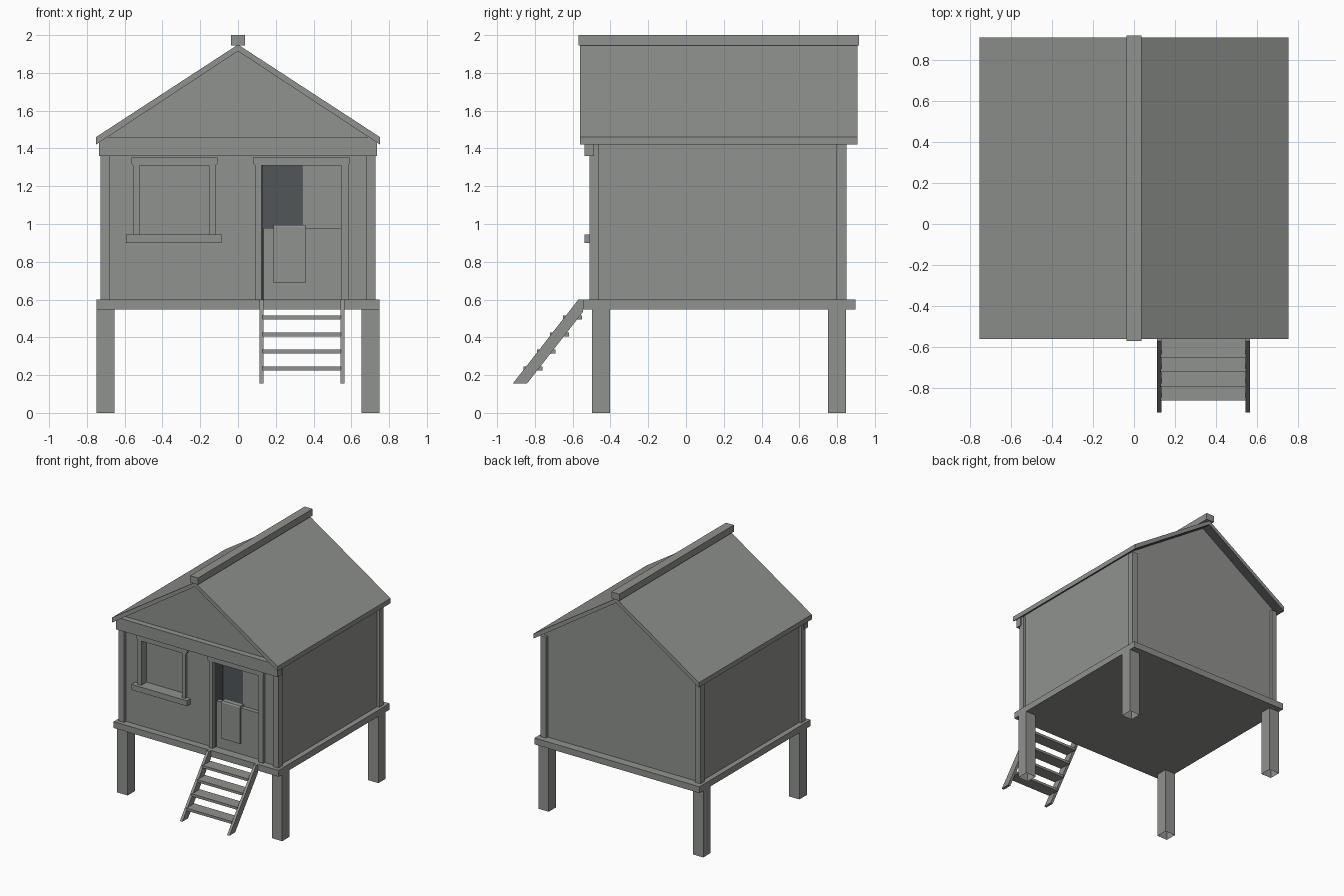
import bpy, bmesh

if "Cube" in bpy.data.objects:
    bpy.data.objects.remove(bpy.data.objects["Cube"], do_unlink=True)


def material(name, rgb):
    m = bpy.data.materials.new(name)
    m.use_nodes = True
    col = (*rgb, 1)
    m.diffuse_color = col
    m.node_tree.nodes["Principled BSDF"].inputs["Base Color"].default_value = col
    return m


GREY = material("weathered grey", (0.277, 0.288, 0.271))
DARK = material("dark interior", (0.085, 0.093, 0.1))


def prism(name, profile, lo, hi, axis="y", mat=GREY, open_bottom=False):
    """Extrude a 2D profile: (x, z) along y, or (y, z) along x."""
    bm = bmesh.new()

    def ring(d):
        return [bm.verts.new((a, d, b) if axis == "y" else (d, a, b)) for a, b in profile]

    r0, r1 = ring(lo), ring(hi)
    bm.faces.new(r0)
    bm.faces.new(r1[::-1])
    n = len(profile)
    for i in range(n):
        bm.faces.new((r0[i], r1[i], r1[(i + 1) % n], r0[(i + 1) % n]))
    bmesh.ops.recalc_face_normals(bm, faces=bm.faces)
    if open_bottom:
        bm.normal_update()
        low = [f for f in bm.faces if f.normal.z < -0.9]
        bmesh.ops.delete(bm, geom=low, context="FACES")
    me = bpy.data.meshes.new(name)
    bm.to_mesh(me)
    bm.free()
    me.materials.append(mat)
    ob = bpy.data.objects.new(name, me)
    bpy.context.scene.collection.objects.link(ob)
    return ob


def box(name, x, y, z, **kw):
    return prism(name, [(x[0], z[0]), (x[1], z[0]), (x[1], z[1]), (x[0], z[1])], *y, **kw)


# Stilts (open underneath), floor platform and corner posts
for side, sx in (("left", 1), ("right", -1)):
    for end, y, cy in (("front", (-0.497, -0.402), (-0.512, -0.46)),
                       ("back", (0.752, 0.847), (0.797, 0.85))):
        box(f"{end}_{side}_stilt", sorted((sx * 0.655, sx * 0.75)), y, (0, 0.55),
            open_bottom=True)
        box(f"{end}_{side}_corner_post", sorted((sx * 0.677, sx * 0.727)), cy, (0.6, 1.43))
box("platform", (-0.75, 0.75), (-0.545, 0.897), (0.548, 0.6))

# House body with gables, recessed for window and door
body = prism("house_body", [(-0.707, 0.6), (0.707, 0.6), (0.707, 1.45), (0, 1.915),
                            (-0.707, 1.45)], -0.488, 0.828)
for name, x, y, z in (("window_cutter", (-0.522, -0.153), (-0.6, -0.44), (0.92, 1.31)),
                      ("door_cutter", (0.125, 0.545), (-0.6, -0.37), (0.58, 1.31))):
    cutter = box(name, x, y, z)
    mod = body.modifiers.new(name, "BOOLEAN")
    mod.operation = "DIFFERENCE"
    mod.solver = "EXACT"
    mod.object = cutter
    # Bake the recess, then drop the cutter
    deps = bpy.context.evaluated_depsgraph_get()
    baked = bpy.data.meshes.new_from_object(body.evaluated_get(deps))
    body.modifiers.clear()
    body.data = baked
    bpy.data.objects.remove(cutter, do_unlink=True)

# Roof shell with dark underside, ridge cap and front beam
roof = prism("roof", [(-0.752, 1.42), (-0.752, 1.46), (0, 1.95), (0.752, 1.46),
                      (0.752, 1.42), (0, 1.915)], -0.56, 0.907)
roof.data.materials.append(DARK)
for face in roof.data.polygons:
    face.material_index = int(face.normal.z < -0.3)
box("ridge_cap", (-0.036, 0.036), (-0.57, 0.917), (1.945, 2.0))
box("front_beam", (-0.735, 0.735), (-0.537, -0.487), (1.36, 1.46))

# Window frame
box("window_right_jamb", (-0.557, -0.522), (-0.51, -0.45), (0.945, 1.31))
box("window_left_jamb", (-0.153, -0.12), (-0.51, -0.45), (0.945, 1.31))
prism("window_lintel", [(-0.557, 1.31), (-0.12, 1.31), (-0.108, 1.32), (-0.108, 1.352),
                        (-0.565, 1.352), (-0.565, 1.32)], -0.511, -0.45)
box("window_sill", (-0.593, -0.088), (-0.537, -0.44), (0.9, 0.945))

# Door frame
box("door_right_jamb", (0.092, 0.125), (-0.51, -0.485), (0.6, 1.31))
box("door_left_jamb", (0.545, 0.585), (-0.51, -0.45), (0.6, 1.31))
prism("door_lintel", [(0.092, 1.31), (0.585, 1.31), (0.59, 1.32), (0.59, 1.352),
                      (0.08, 1.352), (0.08, 1.32)], -0.511, -0.45)

# Dark interior lining behind the half-open door
box("dark_back", (0.126, 0.544), (-0.378, -0.371), (0.6, 1.309), mat=DARK)
box("dark_reveal", (0.1255, 0.129), (-0.487, -0.378), (0.6, 1.309), mat=DARK)

# Lower half door, upper leaf and draped cloth
box("lower_door", (0.135, 0.545), (-0.47, -0.435), (0.6, 0.98))
box("upper_door_leaf", (0.34, 0.545), (-0.435, -0.42), (0.6, 1.31))
prism("door_cloth", [(-0.482, 0.688), (-0.47, 0.688), (-0.47, 0.98), (-0.43, 0.98),
                     (-0.43, 0.996), (-0.475, 0.996), (-0.482, 0.985)],
      0.187, 0.357, axis="x")

# Stairs
rail = [(-0.917, 0.155), (-0.842, 0.155), (-0.545, 0.535), (-0.545, 0.6), (-0.57, 0.6)]
prism("right_stair_rail", rail, 0.113, 0.135, axis="x")
prism("left_stair_rail", rail, 0.542, 0.564, axis="x")
for i in range(4):
    y, z = -0.86 + 0.07 * i, 0.225 + 0.09 * i
    box(f"stair_step_{i + 1}", (0.13, 0.545), (y, y + 0.1), (z, z + 0.021))
